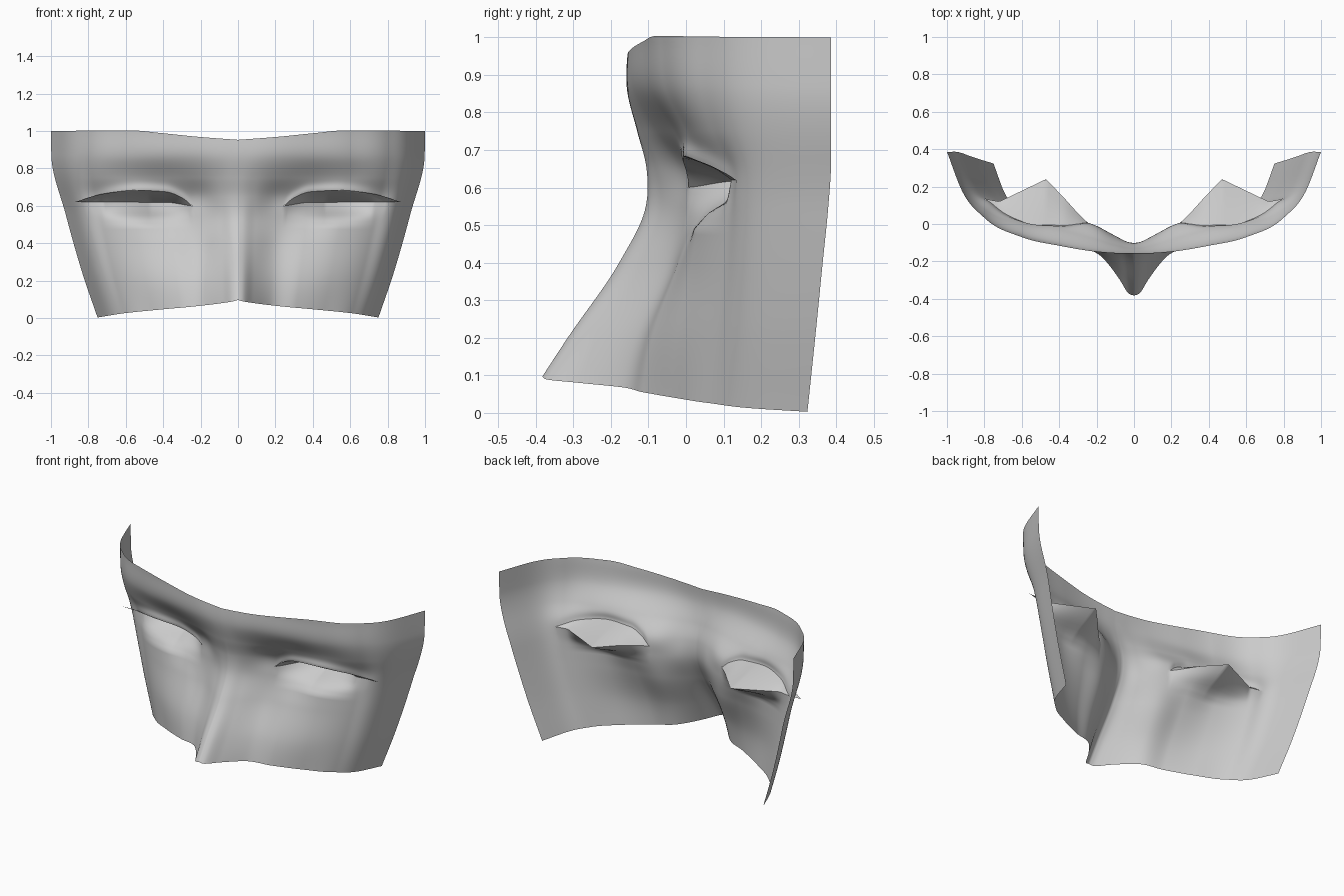
import bpy, bmesh, math

if "Cube" in bpy.data.objects:
    bpy.data.objects.remove(bpy.data.objects["Cube"])

def curve(xs, ys, x, limit=True):
    """Smooth interpolation; limit=True prevents overshoot."""
    n = len(xs)
    x = min(max(x, xs[0]), xs[-1])
    d = [(ys[i + 1] - ys[i]) / (xs[i + 1] - xs[i]) for i in range(n - 1)]
    def slope(i):
        if i == 0:
            return d[0]
        if i == n - 1:
            return d[-1]
        a, b = d[i - 1], d[i]
        if not limit:
            h0, h1 = xs[i] - xs[i - 1], xs[i + 1] - xs[i]
            return (a * h1 + b * h0) / (h0 + h1)
        return 0 if a * b <= 0 else 2 * a * b / (a + b)
    i = max(k for k in range(n - 1) if xs[k] <= x)
    h = xs[i + 1] - xs[i]
    t = (x - xs[i]) / h
    return (ys[i] * (1 + 2 * t) * (1 - t) ** 2 + slope(i) * h * t * (1 - t) ** 2
            + ys[i + 1] * t * t * (3 - 2 * t) + slope(i + 1) * h * t * t * (t - 1))

# Depth of the face at horizontal sections (centre line -> side edge)
U = [0, .035, .1, .22, .4, .6, .8, .92, 1]
SECTIONS = {
    0.00: [-.445, -.43, -.34, -.20, -.125, -.04, .06, .17, .323],
    0.20: [-.315, -.30, -.23, -.135, -.09, -.025, .08, .18, .344],
    0.40: [-.178, -.165, -.12, -.045, -.018, .015, .10, .19, .364],
    0.55: [-.107, -.10, -.068, -.012, .03, .035, .11, .195, .379],
    0.65: [-.105, -.10, -.078, -.014, .02, .032, .11, .195, .386],
    0.75: [-.130, -.128, -.115, -.078, -.033, -.002, .07, .187, .386],
    0.86: [-.157, -.156, -.153, -.137, -.102, -.055, .039, .18, .386],
    1.00: [-.153, -.153, -.152, -.146, -.117, -.07, .033, .178, .386],
}
Z = list(SECTIONS)

def width(z):
    return curve([0, .25, .55, .87, 1.01], [.75, .835, .92, .998, 1], z)

def depth(u, z):
    return curve(Z, [curve(U, SECTIONS[k], u, False) for k in Z], z, False)

# Outline and eye slit heights
def bottom(u):
    return curve([0, .03, .27, .55, .8, 1], [.097, .09, .065, .045, .026, .003], u)

def top(u):
    return curve([0, .2, .4, .58, 1], [.953, .968, .988, 1.004, 1], u)

EYE0, EYE1 = .265, .845          # slit corners

def arch(u):
    t = min(max((u - EYE0) / (EYE1 - EYE0), 0), 1)
    return curve([0, .08, .25, .46, .78, 1], [0, .55, .92, 1, .66, 0], t)

def lower_lid(u):
    return curve([0, .25, .4, .8, .92, 1], [.6, .6, .618, .62, .62, .62], u)

def upper_lid(u):
    return lower_lid(u) + .063 * arch(u)

def socket(x):
    """Depth of the back of the eye pocket."""
    for (xa, ya), (xb, yb) in (((.25, .01), (.47, .24)), ((.47, .24), (.72, .12)),
                               ((.72, .12), (.83, .14))):
        if xa <= x <= xb:
            return ya + (yb - ya) * (x - xa) / (xb - xa)
    return -1

def point(u, z):
    # Overhanging upper lid; lower lid sloping back into the pocket
    y, x = depth(u, z), u * width(z)
    if z > lower_lid(u) + 1e-6:
        y -= .02 * arch(u) * math.exp(-((z - upper_lid(u)) / .03) ** 2)
    elif EYE0 < u < EYE1:
        f = curve([.49, .53, .58, .618], [0, .15, .65, 1], z)
        y += f * max(socket(x) - y, 0)
    return (x, y, z)

def grid(bm, rows):
    vs = [[bm.verts.new(p) for p in r] for r in rows]
    for a, b in zip(vs, vs[1:]):
        for i in range(len(a) - 1):
            bm.faces.new((a[i], a[i + 1], b[i + 1], b[i]))

def finish(name, bm):
    bmesh.ops.remove_doubles(bm, verts=bm.verts, dist=1e-4)
    me = bpy.data.meshes.new(name)
    bm.to_mesh(me)
    bm.free()
    ob = bpy.data.objects.new(name, me)
    bpy.context.collection.objects.link(ob)
    for p in me.polygons:
        p.use_smooth = True
    m = ob.modifiers.new("mirror", 'MIRROR')
    m.use_clip = True
    m.merge_threshold = .0005
    return ob

# Face sheet: lower part and upper part, joined except along the eye slit
us = [i / 100 for i in range(101)]
bm = bmesh.new()
N = 40
grid(bm, [[point(u, bottom(u) + (lower_lid(u) - bottom(u)) * j / N) for u in us]
          for j in range(N + 1)])
grid(bm, [[point(u, upper_lid(u) + (top(u) - upper_lid(u)) * j / N) for u in us]
          for j in range(N + 1)])
finish("face_sheet", bm)

# Pocket roof running from the upper lid edge back to the lower lid edge
eye_us = [EYE0 + (EYE1 - EYE0) * i / 40 for i in range(41)]
front = [point(u, upper_lid(u) + 1e-5) for u in eye_us]
back = [point(u, lower_lid(u)) for u in eye_us]
bm = bmesh.new()
grid(bm, [[tuple(a + (b - a) * k / 4 for a, b in zip(f, g)) for f, g in zip(front, back)]
          for k in range(5)])
finish("eyelid_flap", bm)

# Lash edge along the upper lid, ending in a free point past the outer corner
bm = bmesh.new()
lash = front[14:]
n = len(lash) - 1
outer = []
for i, (x, y, z) in enumerate(lash):
    s = (i / n) ** 2
    outer.append((x + (.875 - lash[-1][0]) * s,
                  y - .008 * i / n * (1 - s) + (.132 - lash[-1][1]) * s,
                  z + .004 * math.sin(math.pi * i / n)))
grid(bm, [lash, outer])
finish("lash_edge", bm)
